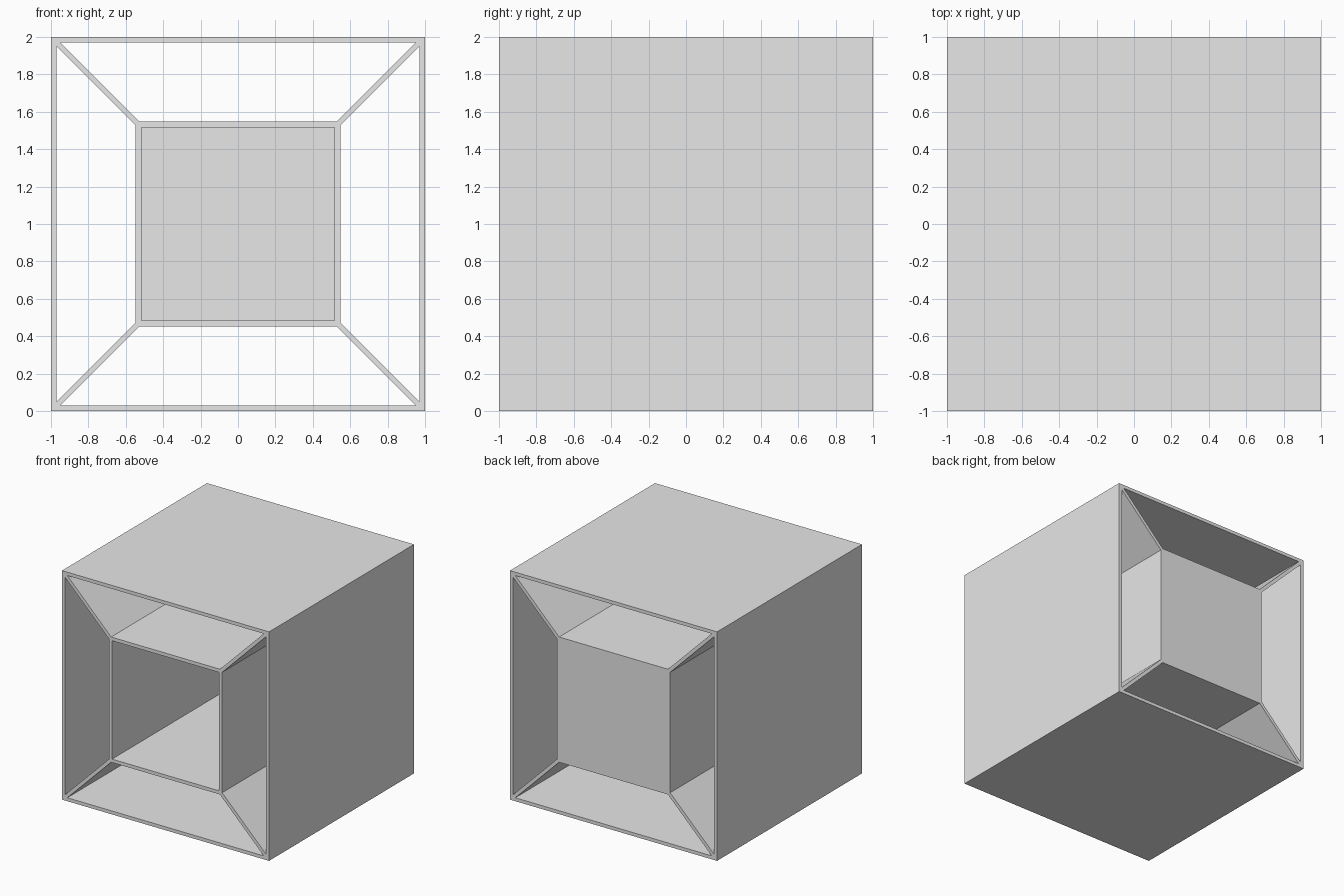
import bpy
import bmesh
from math import pi, sqrt
from mathutils import Matrix, Vector

default_cube = bpy.data.objects.get("Cube")
if default_cube:
    bpy.data.objects.remove(default_cube, do_unlink=True)

WALL = 0.03      # thickness of every panel
OUTER = 1.0      # half width of the outer shell
INNER = 0.547    # half width of the inner box
CENTRE = Vector((0, 0, 1))

grey = bpy.data.materials.new("light grey")
grey.diffuse_color = (0.8, 0.8, 0.8, 1)
grey.use_nodes = True
grey.node_tree.nodes["Principled BSDF"].inputs["Base Color"].default_value = (0.8, 0.8, 0.8, 1)


def finish(name, bm):
    bmesh.ops.recalc_face_normals(bm, faces=bm.faces)
    mesh = bpy.data.meshes.new(name)
    bm.to_mesh(mesh)
    bm.free()
    mesh.materials.append(grey)
    obj = bpy.data.objects.new(name, mesh)
    obj.location = CENTRE
    bpy.context.collection.objects.link(obj)
    return obj


def square_ring(bm, half, y):
    corners = ((-1, -1), (1, -1), (1, 1), (-1, 1))
    return [bm.verts.new((sx * half, y, sz * half)) for sx, sz in corners]


def bridge(bm, a, b):
    for i in range(4):
        j = (i + 1) % 4
        bm.faces.new((a[i], a[j], b[j], b[i]))


# Outer shell: square tube open at front and back
bm = bmesh.new()
loops = [square_ring(bm, half, y) for half, y in
         ((OUTER, -1), (OUTER, 1), (OUTER - WALL, 1), (OUTER - WALL, -1))]
for i in range(4):
    bridge(bm, loops[i], loops[(i + 1) % 4])
finish("outer_shell", bm)

# Inner box: open at the front, closed by a panel flush with the back
bm = bmesh.new()
loops = [square_ring(bm, half, y) for half, y in
         ((INNER, 1), (INNER, -1), (INNER - WALL, -1), (INNER - WALL, 1 - WALL))]
for a, b in zip(loops, loops[1:]):
    bridge(bm, a, b)
bm.faces.new(loops[0])
bm.faces.new(loops[-1])
finish("inner_box", bm)

# Diagonal panels joining the inner box corners to the shell corners
half_thick = WALL / 2
start = INNER * sqrt(2)
end = (OUTER - WALL) * sqrt(2)
profile = ((start, 0), (start - half_thick, half_thick), (end - half_thick, half_thick),
           (end, 0), (end - half_thick, -half_thick), (start - half_thick, -half_thick))
names = ("upper_left", "upper_right", "lower_right", "lower_left")
for i, name in enumerate(names):
    bm = bmesh.new()
    front = [bm.verts.new((x, -1, z)) for x, z in profile]
    face = bm.faces.new(front)
    back = bmesh.ops.extrude_face_region(bm, geom=[face])
    moved = [v for v in back["geom"] if isinstance(v, bmesh.types.BMVert)]
    bmesh.ops.translate(bm, verts=moved, vec=(0, 2, 0))
    if face.is_valid and len(bm.faces) < len(profile) + 2:
        bm.faces.new(front)
    turn = Matrix.Rotation(-pi / 4 - i * pi / 2, 4, 'Y')
    bmesh.ops.transform(bm, matrix=turn, verts=bm.verts)
    finish(name + "_diagonal_panel", bm)
